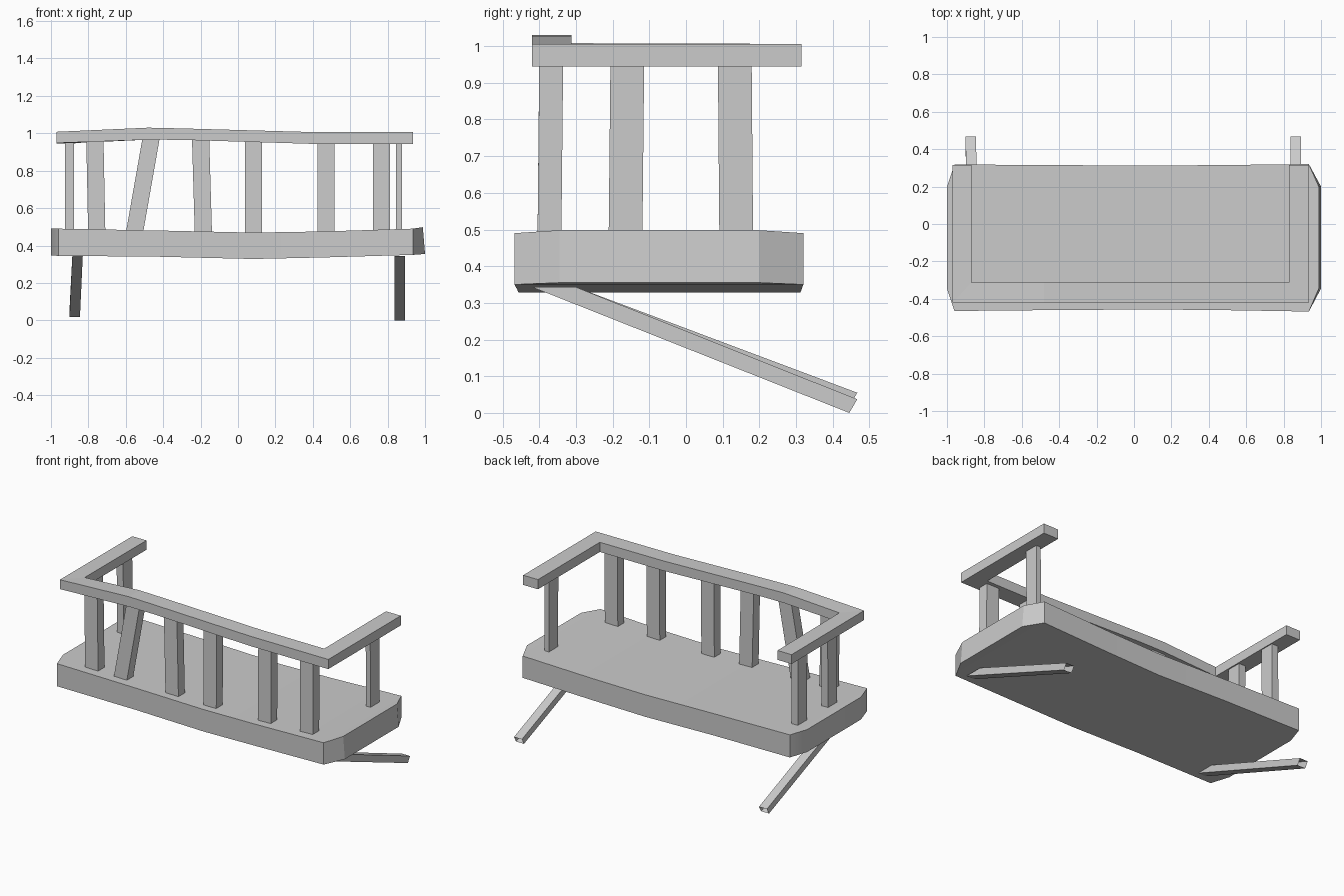
import bpy, bmesh, math


def loft(name, rings, cap_start=True, cap_end=True):
    """Skin a row of rings (lists of points) into one object."""
    bm = bmesh.new()
    rows = [[bm.verts.new(p) for p in ring] for ring in rings]
    n = len(rows[0])
    for a, b in zip(rows, rows[1:]):
        for i in range(n):
            j = (i + 1) % n
            bm.faces.new((a[i], a[j], b[j], b[i]))
    if cap_start:
        bm.faces.new(rows[0][::-1])
    if cap_end:
        bm.faces.new(rows[-1])
    bmesh.ops.recalc_face_normals(bm, faces=bm.faces)
    mesh = bpy.data.meshes.new(name)
    bm.to_mesh(mesh)
    bm.free()
    obj = bpy.data.objects.new(name, mesh)
    bpy.context.collection.objects.link(obj)
    return obj


def rect_z(x0, x1, y0, y1, z):
    """Horizontal rectangle at height z."""
    return [(x0, y0, z), (x1, y0, z), (x1, y1, z), (x0, y1, z)]


# Sagging seat slab with clipped corners: x top, x bottom, y front, y back, z bottom, z top
stations = [
    (-1.0, -1.0, -0.345, 0.20, 0.346, 0.490),
    (-0.96, -0.96, -0.465, 0.318, 0.345, 0.490),
    (-0.42, -0.42, -0.460, 0.315, 0.340, 0.480),
    (0.08, 0.08, -0.457, 0.312, 0.328, 0.469),
    (0.45, 0.45, -0.460, 0.315, 0.336, 0.475),
    (0.935, 0.935, -0.468, 0.320, 0.350, 0.490),
    (0.988, 1.0, -0.345, 0.20, 0.355, 0.498),
]
seat = loft("seat", [[(xb, y0, z0), (xb, y1, z0), (xt, y1, z1), (xt, y0, z1)]
                     for xt, xb, y0, y1, z0, z1 in stations])
bpy.context.view_layer.objects.active = seat
seat.select_set(True)
bpy.ops.object.shade_smooth_by_angle(angle=math.radians(25))
seat.select_set(False)

# U-shaped top rail: outer x, outer y, inner x, inner y, z bottom, z top
path = [
    (-0.97, 0.315, -0.87, 0.315, 0.946, 1.006),
    (-0.97, -0.42, -0.87, -0.312, 0.948, 1.008),
    (-0.48, -0.42, -0.48, -0.312, 0.966, 1.030),
    (-0.30, -0.42, -0.30, -0.312, 0.965, 1.026),
    (0.38, -0.42, 0.38, -0.312, 0.944, 1.007),
    (0.935, -0.42, 0.83, -0.312, 0.944, 1.006),
    (0.935, 0.315, 0.83, 0.315, 0.944, 1.006),
]
loft("top_rail", [[(xo, yo, z0), (xi, yi, z0), (xi, yi, z1), (xo, yo, z1)]
                  for xo, yo, xi, yi, z0, z1 in path])

# Front slats: centre x at bottom and top
slats = [(-0.755, -0.765), (-0.555, -0.465), (-0.185, -0.20),
         (0.083, 0.083), (0.47, 0.47), (0.768, 0.768)]
for i, (xb, xt) in enumerate(slats):
    loft(f"front_slat_{i + 1}", [
        rect_z(xb - 0.046, xb + 0.046, -0.405, -0.34, 0.46),
        rect_z(xt - 0.046, xt + 0.046, -0.40, -0.335, 0.972 if i in (1, 2) else 0.955)])

# Arm posts: two on the left, one on the right
for i, (x0, x1, yb, yt) in enumerate([(-0.925, -0.878, -0.165, -0.16),
                                      (-0.922, -0.876, 0.137, 0.133),
                                      (0.845, 0.877, 0.137, 0.133)]):
    loft(f"arm_post_{i + 1}", [rect_z(x0, x1, yb - 0.046, yb + 0.046, 0.47),
                               rect_z(x0, x1, yt - 0.046, yt + 0.046, 0.96)])

# Slanted legs running down to the back, open at the foot
for name, xt, xb, dz in [("left_leg", -0.858, -0.873, 0.018),
                         ("right_leg", 0.866, 0.866, 0.0)]:
    w = 0.028
    loft(name, [
        [(xt - w, -0.42, 0.343), (xt + w, -0.42, 0.343),
         (xt + w, -0.30, 0.343), (xt - w, -0.30, 0.343)],
        [(xb - w, 0.445, dz), (xb + w, 0.445, dz),
         (xb + w, 0.467, 0.037 + dz), (xb - w, 0.467, 0.037 + dz)],
    ], cap_end=False)
